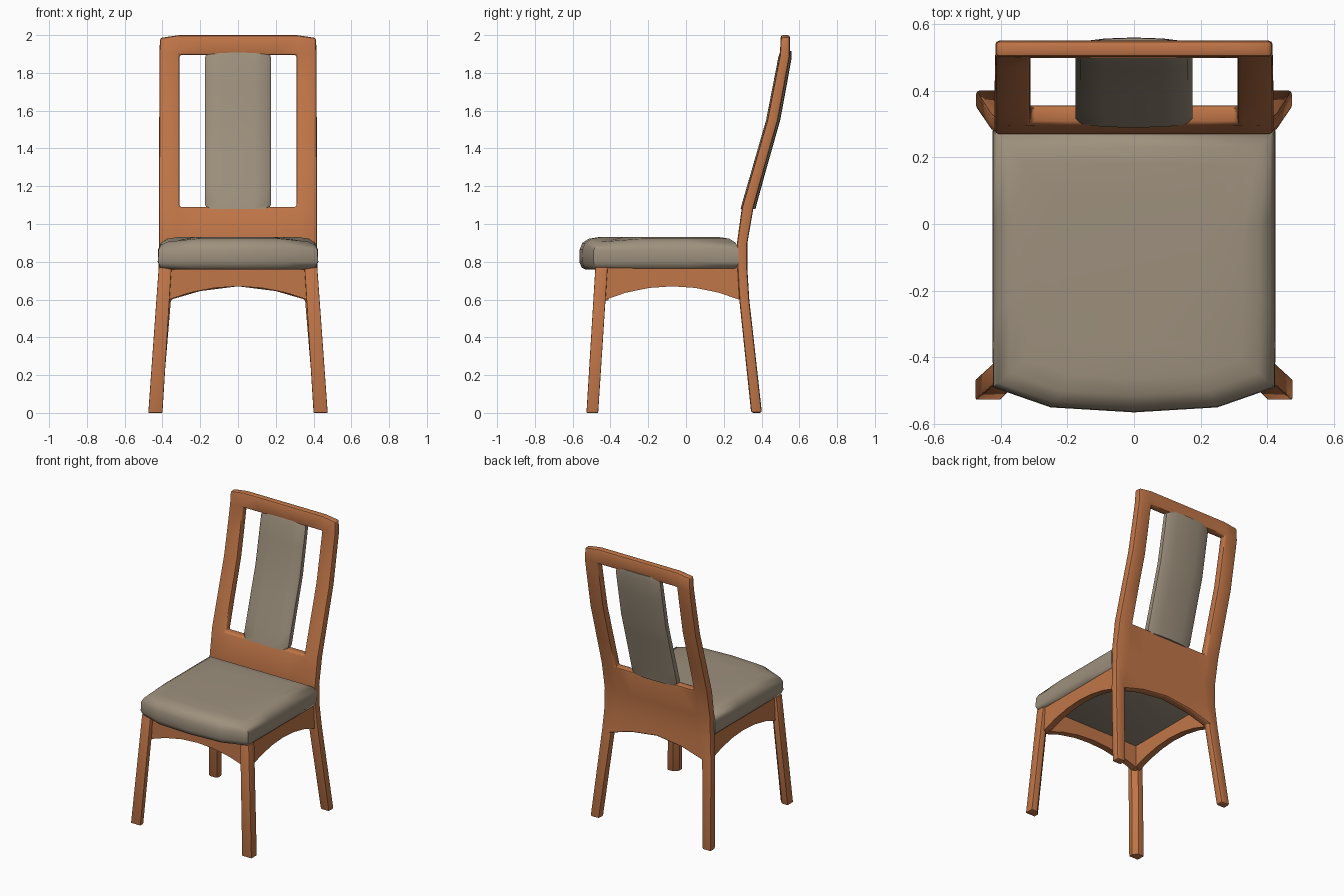
import bpy, bmesh, math

if "Cube" in bpy.data.objects:
    bpy.data.objects.remove(bpy.data.objects["Cube"])


def material(name, rgb):
    m = bpy.data.materials.new(name)
    m.diffuse_color = (*rgb, 1)
    m.use_nodes = True
    m.node_tree.nodes["Principled BSDF"].inputs["Base Color"].default_value = m.diffuse_color
    return m


wood = material("warm_wood", (0.53, 0.18, 0.064))
fabric = material("taupe_fabric", (0.34, 0.28, 0.205))


def finish(bm, name, mat, bevel=0.0, angle=40):
    bmesh.ops.recalc_face_normals(bm, faces=bm.faces[:])
    me = bpy.data.meshes.new(name)
    bm.to_mesh(me)
    bm.free()
    ob = bpy.data.objects.new(name, me)
    bpy.context.collection.objects.link(ob)
    me.materials.append(mat)
    bpy.ops.object.select_all(action='DESELECT')
    ob.select_set(True)
    bpy.context.view_layer.objects.active = ob
    if bevel:
        b = ob.modifiers.new("soft_edges", 'BEVEL')
        b.width, b.segments, b.limit_method = bevel, 2, 'ANGLE'
        b.angle_limit = math.radians(50)
        bpy.ops.object.modifier_apply(modifier=b.name)
    bpy.ops.object.shade_smooth_by_angle(angle=math.radians(angle))
    return ob


def loft(rings, name, mat, bevel=0.0, angle=40):
    """Skin closed rings of equal length and cap both ends."""
    bm = bmesh.new()
    vs = [[bm.verts.new(p) for p in r] for r in rings]
    n = len(vs[0])
    for a, b in zip(vs, vs[1:]):
        for i in range(n):
            bm.faces.new((a[i], a[(i + 1) % n], b[(i + 1) % n], b[i]))
    bm.faces.new(vs[0])
    bm.faces.new(vs[-1])
    return finish(bm, name, mat, bevel, angle)


# Side profile shared by back legs, back frame and splat: z, front y, back y
PROFILE = [(0, .345, .402), (.6, .282, .335), (.76, .273, .325), (.9, .27, .325),
           (1.09, .297, .358), (1.3, .358, .416), (1.55, .43, .487),
           (1.75, .469, .524), (1.895, .497, .55), (2.0, .502, .55)]


def profile(z):
    for (z0, f0, b0), (z1, f1, b1) in zip(PROFILE, PROFILE[1:]):
        if z <= z1:
            t = (z - z0) / (z1 - z0)
            return f0 + t * (f1 - f0), b0 + t * (b1 - b0)
    return PROFILE[-1][1:]


# Back frame: one bent sheet with back legs, lower panel, uprights and top rail
INNER = [.405, .355, .335, .315, .31, .31, .31, .31, .31, .31]
OUTER = [.475, .432, .42, .418, .418, .418, .417, .416, .416, .413]
bm = bmesh.new()
grid = []
for r, (z, f, b) in enumerate(PROFILE):
    i, o = INNER[r], OUTER[r]
    row = []
    for c, x in enumerate((-o, -i, -.2, 0, .2, i, o)):
        zz = z
        if r == 1:                      # arched lower edge
            zz = (.6, .6, .645, .67, .645, .6, .6)[c]
        if r == 9 and c in (0, 6):      # lowered top corners
            zz = 1.985
        row.append(bm.verts.new((x, profile(zz)[0], zz)))
    grid.append(row)
for r in range(9):
    for c in range(6):
        if c in (0, 5) or r in (1, 2, 3, 8):
            bm.faces.new((grid[r][c], grid[r][c + 1], grid[r + 1][c + 1], grid[r + 1][c]))
bmesh.ops.delete(bm, geom=[v for v in bm.verts if not v.link_faces], context='VERTS')
front = bm.faces[:]
ext = bmesh.ops.extrude_face_region(bm, geom=front, use_keep_orig=True)
for v in (g for g in ext["geom"] if isinstance(g, bmesh.types.BMVert)):
    v.co.y = profile(v.co.z)[1]
finish(bm, "back_frame", wood, 0.012)

# Front legs: splayed, with the inner corner cut off
for s, side in ((-1, "left"), (1, "right")):
    rings = []
    for z, x0, x1, y0, y1 in ((0, .40, .475, -.527, -.465), (.77, .352, .42, -.48, -.415)):
        rings.append([(s * x, y, z) for x, y in
                      ((x0, y0), (x1, y0), (x1, y1), (x0 + .03, y1), (x0, y1 - .03))])
    loft(rings, "front_leg_" + side, wood, 0.004)


# Arched aprons between the legs
def apron(name, place, a, b):
    section = []
    for k in range(7):
        u = -1 + k / 3
        section.append((a + (b - a) * k / 6, .67 - .075 * u * u))
    section += [(b, .775), (a, .775)]
    loft([[place(u, w, z) for u, z in section] for w in (0, .045)], name, wood)


apron("front_apron", lambda u, w, z: (u, -.455 + w, z), -.38, .38)
for s, side in ((-1, "left"), (1, "right")):
    apron("side_apron_" + side, lambda u, w, z: (s * (.405 - w), u, z), -.44, .295)

# Seat cushion: stacked outlines with a bowed front
half = [(.425, .28), (.425, .02), (.425, -.25), (.423, -.49), (.25, -.55), (0, -.565)]
outline = half + [(-x, y) for x, y in half[-2::-1]]
rings = []
for z, inset in ((.76, .03), (.77, .012), (.80, 0), (.865, .002), (.9, .016),
                 (.922, .05), (.93, .10), (.932, .2)):
    ring = []
    for x, y in outline:
        drop = .018 * max(0, (z - .85) / .08) if abs(x) > .4 and y < -.4 and inset < .15 else 0
        ring.append((x * (1 - inset / .425), -.14 + (y + .14) * (1 - inset / .42), z - drop))
    rings.append(ring)
loft(rings, "seat_cushion", fabric, 0, 50)

# Upholstered back splat following the frame, bulging beyond it at the rear
rings = []
for z, w in ((1.08, .163), (1.105, .175), (1.2, .175), (1.3, .175), (1.42, .175), (1.55, .175),
             (1.75, .175), (1.88, .175), (1.915, .163)):
    f, b = profile(z)
    f, b = f - .006, b + .012
    if z > 1.9:
        f, b = f + .008, b - .004
    rings.append([(-w, f + .022, z), (-w + .015, f + .007, z), (-w * .5, f + .001, z), (0, f, z),
                  (w * .5, f + .001, z), (w - .015, f + .007, z), (w, f + .022, z),
                  (w, b - .02, z), (w - .015, b - .012, z), (w * .5, b - .003, z), (0, b, z),
                  (-w * .5, b - .003, z), (-w + .015, b - .012, z), (-w, b - .02, z)])
loft(rings, "back_splat", fabric)
